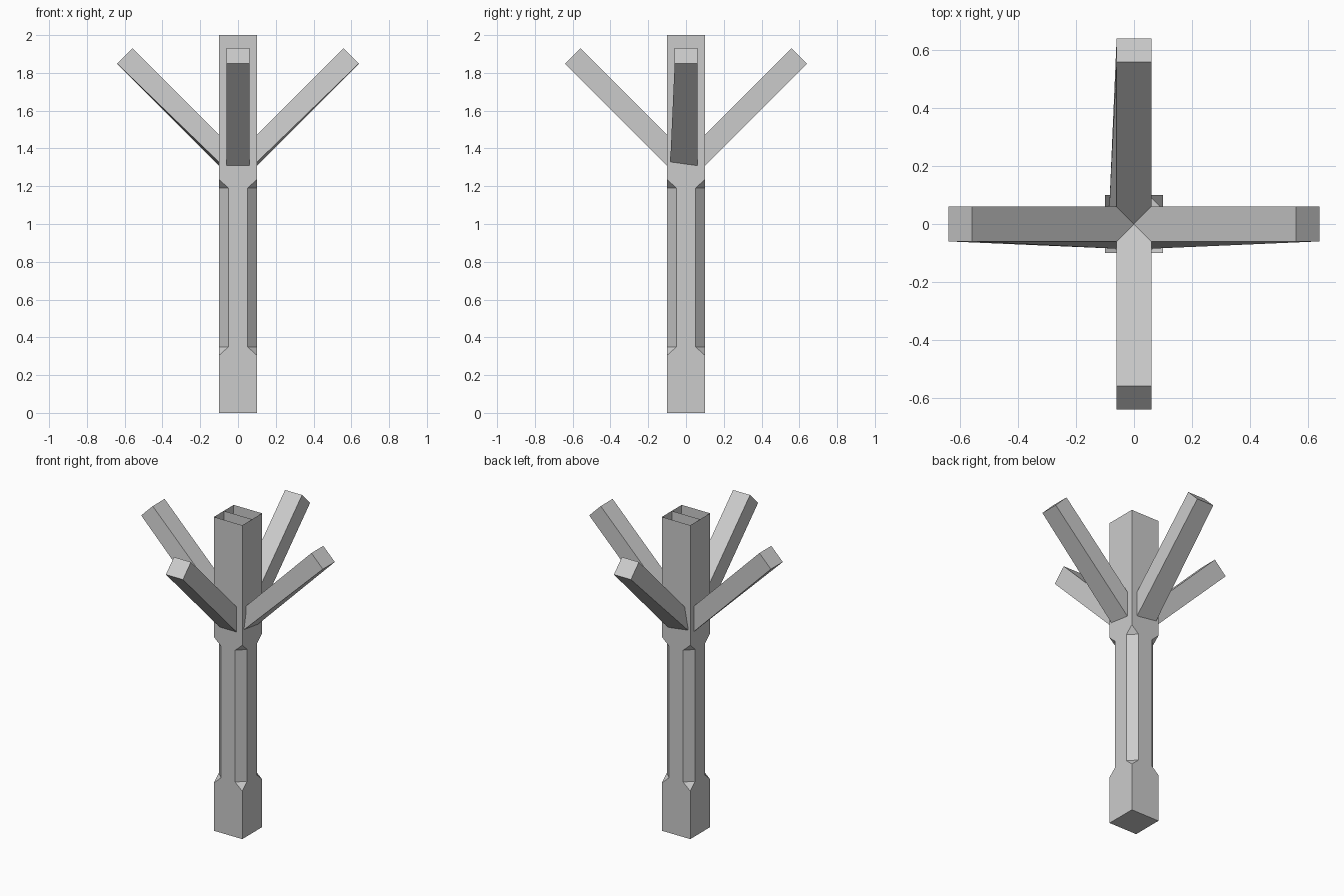
import bpy, bmesh
from math import radians
from mathutils import Vector, Matrix

if "Cube" in bpy.data.objects:
    bpy.data.objects.remove(bpy.data.objects["Cube"])


def make_object(name, bm, recalc=True):
    bmesh.ops.remove_doubles(bm, verts=bm.verts, dist=1e-5)
    bmesh.ops.dissolve_degenerate(bm, edges=bm.edges, dist=1e-5)
    if recalc:
        bmesh.ops.recalc_face_normals(bm, faces=bm.faces)
    mesh = bpy.data.meshes.new(name)
    bm.to_mesh(mesh)
    bm.free()
    obj = bpy.data.objects.new(name, mesh)
    bpy.context.collection.objects.link(obj)
    return obj


# Post: square section with stopped corner chamfers, open at the top
R = 0.1
bm = bmesh.new()
rings = []
for z, c in [(0, 0), (0.305, 0), (0.35, 0.05), (1.19, 0.05), (1.235, 0), (2, 0)]:
    k = R - c
    pts = [(R, -k), (R, k), (k, R), (-k, R), (-R, k), (-R, -k), (-k, -R), (k, -R)]
    rings.append([bm.verts.new((x, y, z)) for x, y in pts])
for lo, hi in zip(rings, rings[1:]):
    for i in range(8):
        j = (i + 1) % 8
        bm.faces.new((lo[i], lo[j], hi[j], hi[i]))
bm.faces.new(rings[0][::-1])
make_object("post", bm, recalc=False)

# Thin partition inside the open post
bm = bmesh.new()
bm.faces.new([bm.verts.new(p) for p in
              [(-R, 0, 0.01), (R, 0, 0.01), (R, 0, 2), (-R, 0, 2)]])
make_object("inner_partition", bm)


# Diagonal braces: 45 degree beams, some with one skewed lower root corner
def brace(name, angle, skew):
    h = 0.0405
    bm = bmesh.new()
    ends = []
    for u, z, root in [(0, 1.29, True), (0.6, 1.89, False)]:
        ring = []
        for up, v in [(-1, -1), (-1, 1), (1, 1), (1, -1)]:
            p = Vector((u - up * h, v * 0.06, z + up * h))
            if root and up < 0 and v == skew:
                p += Vector((0, v * 0.026, 0.02))
            ring.append(bm.verts.new(p))
        ends.append(ring)
    a, b = ends
    for i in range(4):
        j = (i + 1) % 4
        bm.faces.new((a[i], a[j], b[j], b[i]))
    bm.faces.new(a[::-1])
    bm.faces.new(b)
    bm.transform(Matrix.Rotation(radians(angle), 4, 'Z'))
    make_object(name, bm)


for name, angle, skew in [("right_brace", 0, -1), ("back_brace", 90, 1),
                          ("left_brace", 180, 1), ("front_brace", 270, 0)]:
    brace(name, angle, skew)
